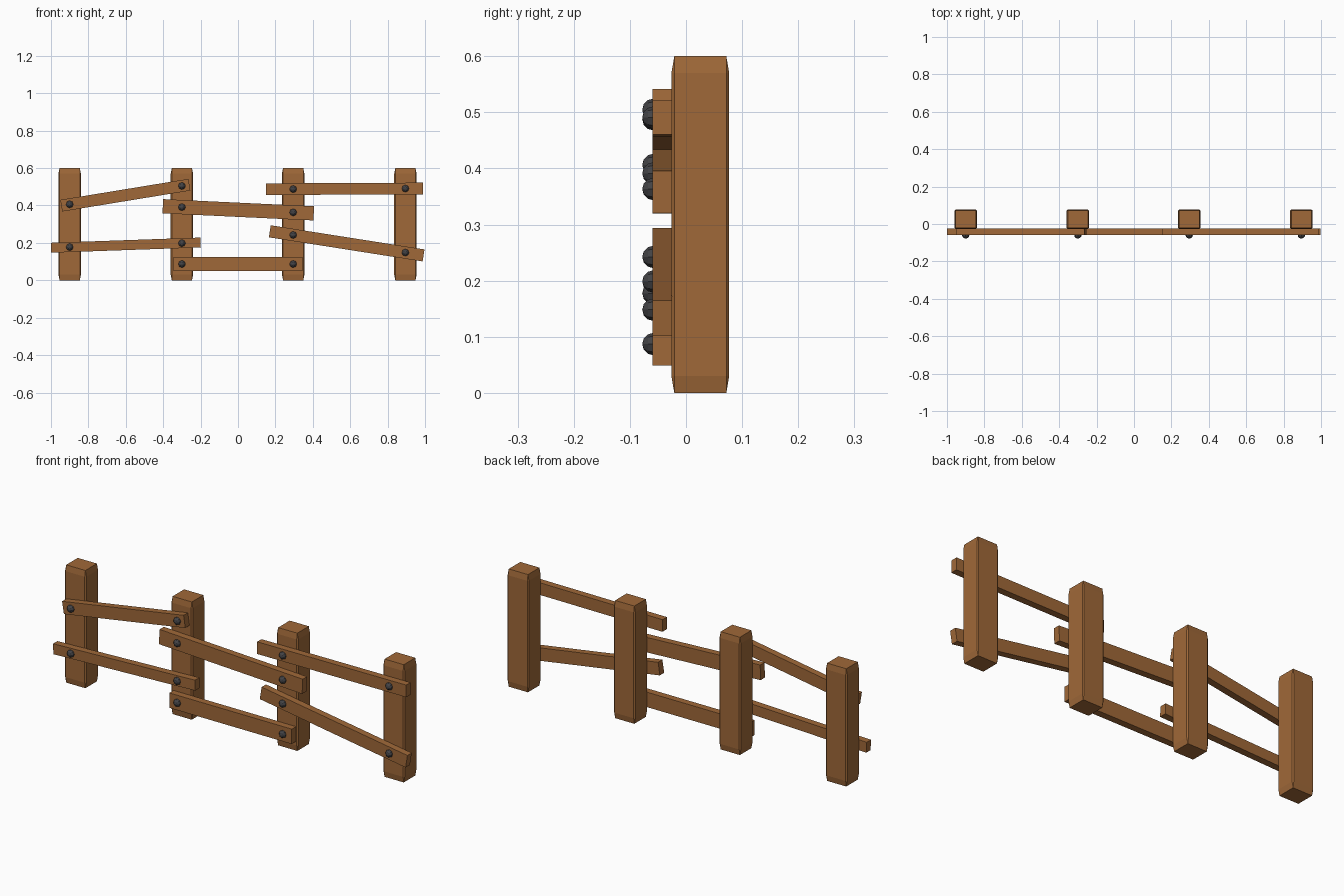
import bpy, bmesh, math
from mathutils import Matrix, Vector

if "Cube" in bpy.data.objects:
    bpy.data.objects.remove(bpy.data.objects["Cube"])


def material(name, rgb):
    m = bpy.data.materials.new(name)
    m.diffuse_color = (*rgb, 1)
    m.use_nodes = True
    m.node_tree.nodes["Principled BSDF"].inputs["Base Color"].default_value = m.diffuse_color
    return m


WOOD = material("brown wood", (0.35, 0.14, 0.04))
IRON = material("dark iron", (0.055, 0.055, 0.06))


def make_object(name, bm, mat):
    mesh = bpy.data.meshes.new(name)
    bm.to_mesh(mesh)
    bm.free()
    mesh.materials.append(mat)
    ob = bpy.data.objects.new(name, mesh)
    bpy.context.collection.objects.link(ob)
    return ob


def box(name, center, size, bevel, tilt=0.0):
    # unit cube is chamfered first, then stretched, so end chamfers stretch too
    bm = bmesh.new()
    bmesh.ops.create_cube(bm, size=1)
    bmesh.ops.bevel(bm, geom=bm.edges[:], offset=bevel, segments=1,
                    affect='EDGES', profile=0.5)
    bm.transform(Matrix.Diagonal((*size, 1)))
    ob = make_object(name, bm, WOOD)
    ob.location = center
    ob.rotation_euler = (0, tilt, 0)
    return ob


def bolt(x, z):
    # low-poly dome, pole facing the front
    bm = bmesh.new()
    bmesh.ops.create_uvsphere(bm, u_segments=8, v_segments=6, radius=0.02)
    bm.transform(Matrix.Rotation(math.pi / 2, 4, 'X'))
    make_object("bolt", bm, IRON).location = (x, -0.058, z)


# posts
POSTS = (-0.9, -0.3, 0.295, 0.895)
for x in POSTS:
    box("post", (x, 0.0255, 0.3), (0.12, 0.103, 0.6), 0.05)

# rails: left end, right end, height, the two posts they are bolted to
RAILS = [
    ((-0.945, 0.399), (-0.260, 0.511), 0.063, (0, 1)),
    ((-1.000, 0.174), (-0.200, 0.202), 0.053, (0, 1)),
    ((-0.402, 0.396), (0.405, 0.358), 0.076, (1, 2)),
    ((-0.345, 0.087), (0.345, 0.087), 0.076, (1, 2)),
    ((0.150, 0.487), (0.990, 0.491), 0.062, (2, 3)),
    ((0.170, 0.262), (0.992, 0.133), 0.065, (2, 3)),
]
for (x0, z0), (x1, z1), height, posts in RAILS:
    length = math.hypot(x1 - x0, z1 - z0)
    slope = (z1 - z0) / (x1 - x0)
    box("rail", ((x0 + x1) / 2, -0.0425, (z0 + z1) / 2),
        (length, 0.035, height), 0.003, -math.atan(slope))
    for i in posts:
        bx = POSTS[i]
        bolt(bx, z0 + slope * (bx - x0))
